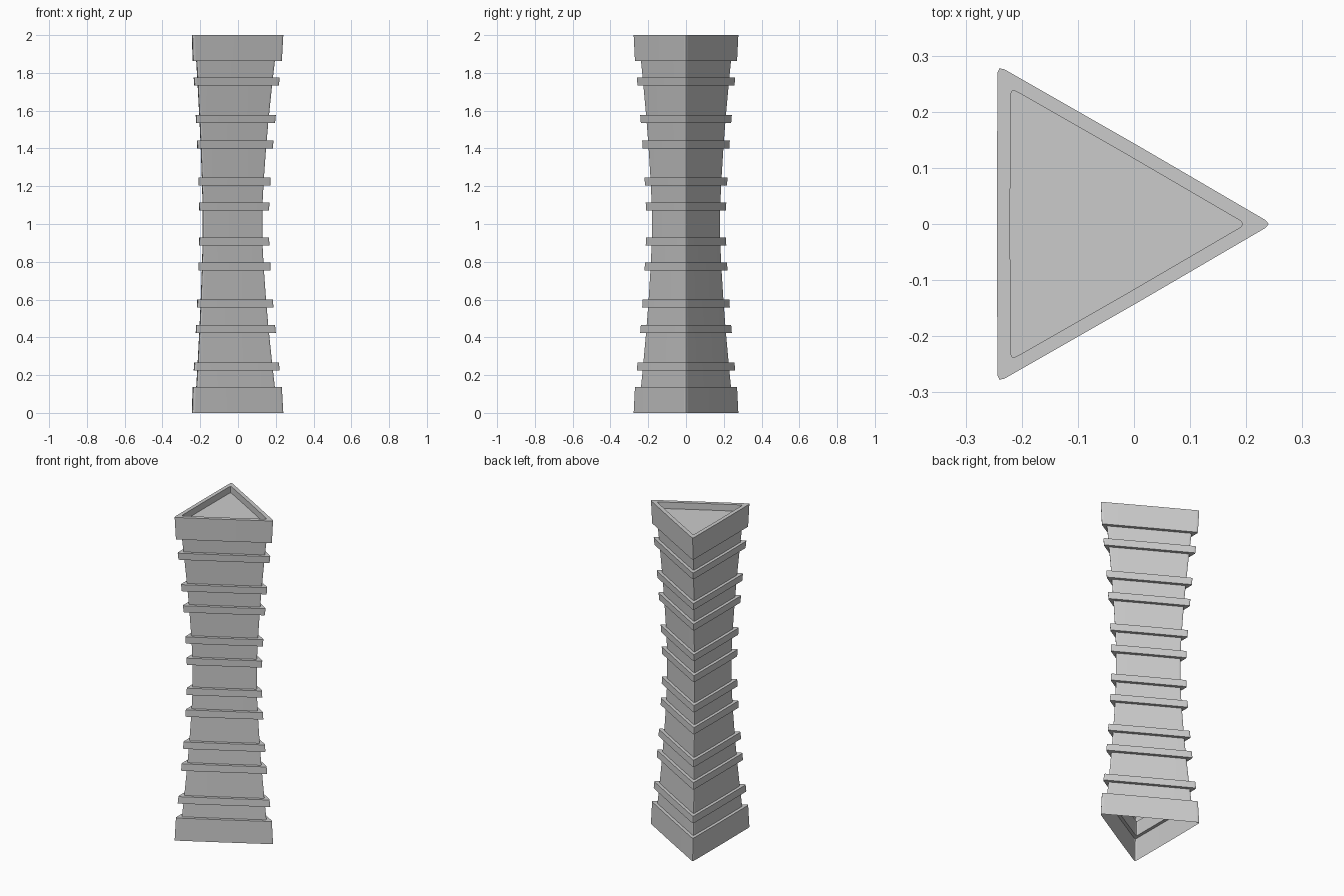
import bpy, bmesh, math

if "Cube" in bpy.data.objects:
    bpy.data.objects.remove(bpy.data.objects["Cube"])

CX = -0.08          # triangle centroid in x
LIP = 0.036         # how far the bands stand out


def body_r(z):
    # waisted column: corner radius grows away from mid height
    return 0.207 + 0.085 * abs(z - 1) ** 1.5


# Rounded-corner triangle of unit corner radius
outline = []
corner = [(0.965, -0.032), (0.985, -0.02), (1, 0), (0.985, 0.02), (0.965, 0.032)]
mid = (0.514 * math.cos(math.pi / 3), 0.514 * math.sin(math.pi / 3))
for k in range(3):
    c, s = math.cos(k * math.tau / 3), math.sin(k * math.tau / 3)
    outline += [(x * c - y * s, x * s + y * c) for x, y in corner + [mid]]

# Stack of rings: base collar (open below), bands, top collar, shallow recess
half = [(0.225, 0.267), (0.424, 0.466), (0.557, 0.599), (0.753, 0.795), (0.886, 0.928)]
bands = half + [(2 - b, 2 - a) for a, b in reversed(half)]
rings = [(0, 0.32), (0.138, 0.312), (0.138, body_r(0.138))]
for a, b in bands:
    rings += [(a, body_r(a)), (a, body_r(a) + LIP), (b, body_r(b) + LIP), (b, body_r(b))]
rings += [(1.862, body_r(1.862)), (1.862, 0.312), (2, 0.32), (2, 0.274), (1.96, 0.274)]

# Loft the rings
bm = bmesh.new()
loops = [[bm.verts.new((CX + x * r, y * r, z)) for x, y in outline] for z, r in rings]
n = len(outline)
for lo, hi in zip(loops, loops[1:]):
    for i in range(n):
        j = (i + 1) % n
        bm.faces.new((lo[i], lo[j], hi[j], hi[i]))
bm.faces.new(loops[-1])  # recess floor

mesh = bpy.data.meshes.new("banded_column")
bm.to_mesh(mesh)
bm.free()
column = bpy.data.objects.new("banded_column", mesh)
bpy.context.collection.objects.link(column)
bpy.context.view_layer.objects.active = column
column.select_set(True)
bpy.ops.object.shade_smooth_by_angle(angle=math.radians(40))
